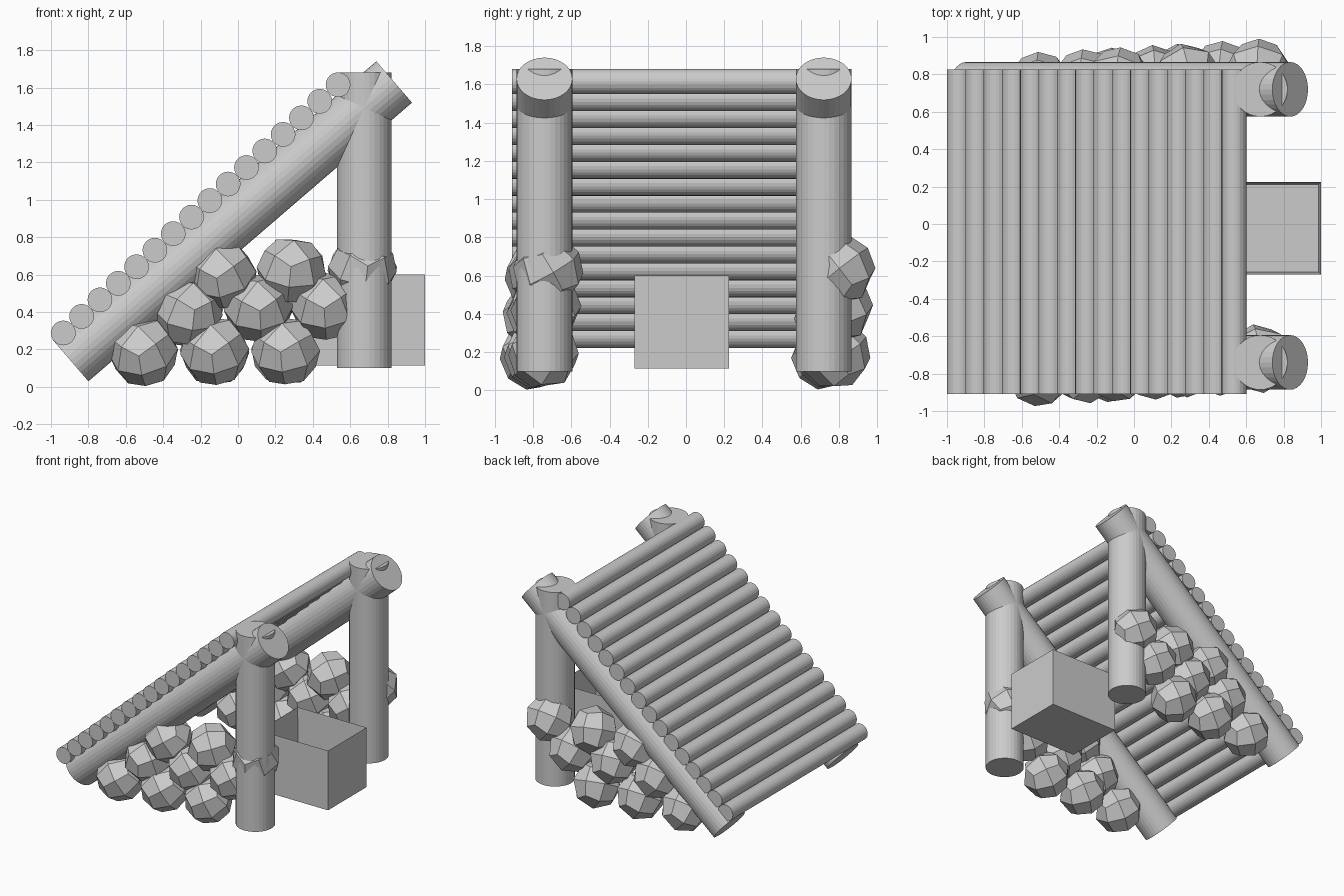
import bpy, bmesh, math, random
from mathutils import Vector, Matrix

if "Cube" in bpy.data.objects:
    bpy.data.objects.remove(bpy.data.objects["Cube"])

random.seed(4)


def make_object(name, bm, smooth=False):
    mesh = bpy.data.meshes.new(name)
    bmesh.ops.recalc_face_normals(bm, faces=bm.faces)
    bm.to_mesh(mesh)
    bm.free()
    obj = bpy.data.objects.new(name, mesh)
    bpy.context.collection.objects.link(obj)
    if smooth:
        bpy.ops.object.select_all(action='DESELECT')
        obj.select_set(True)
        bpy.context.view_layer.objects.active = obj
        bpy.ops.object.shade_smooth_by_angle(angle=math.radians(5))
    return obj


def log(name, start, end, radius, sides=32):
    a, b = Vector(start), Vector(end)
    axis = b - a
    rot = axis.to_track_quat('Z', 'Y').to_matrix().to_4x4()
    bm = bmesh.new()
    bmesh.ops.create_cone(bm, cap_ends=True, segments=sides, radius1=radius,
                          radius2=radius, depth=axis.length,
                          matrix=Matrix.Translation((a + b) / 2) @ rot)
    return make_object(name, bm, True)


def stone(name, center, radius):
    # faceted boulder: a once-divided cube pushed out to a sphere
    bm = bmesh.new()
    bmesh.ops.create_cube(bm, size=2)
    bmesh.ops.subdivide_edges(bm, edges=bm.edges[:], cuts=1, use_grid_fill=True)
    turn = (Matrix.Rotation(random.uniform(-0.15, 0.15), 3, 'Z')
            @ Matrix.Rotation(math.radians(35), 3, 'X')
            @ Matrix.Rotation(math.radians(45), 3, 'Z')
            @ Matrix.Rotation(random.uniform(-0.2, 0.2), 3, 'Y'))
    for v in bm.verts:
        v.co = turn @ (v.co.normalized() * radius) + Vector(center)
    make_object(name, bm)


# Upright posts and sloping beams on both sides
for side, y in (("front", -0.74), ("back", 0.72)):
    log(side + "_post", (0.675, y, 0.10), (0.675, y, 1.68), 0.146)
    log(side + "_sloping_beam", (-0.895, y, 0.14), (0.835, y, 1.63), 0.146)

# Roof logs laid across the beams
for i in range(16):
    t = i / 15
    x, z = -0.934 + 1.469 * t, 0.288 + 1.327 * t
    log(f"roof_log_{i + 1}", (x, -0.91, z), (x, 0.825, z), 0.066, 24)

# Stacked stone walls: each course steps along x
courses = [
    [(-0.505, 0.185), (-0.125, 0.19), (0.255, 0.19)],
    [(-0.265, 0.395), (0.11, 0.42), (0.465, 0.43)],
    [(-0.085, 0.60), (0.285, 0.62), (0.665, 0.63)],
]
for side, y in (("front", -0.76), ("back", 0.765)):
    for row, course in enumerate(courses):
        for n, (x, z) in enumerate(course):
            stone(f"{side}_stone_{row + 1}_{n + 1}", (x, y + 0.06 * x, z), 0.186)

# Open-topped box between the posts
x0, x1, y0, y1, z0, z1, wall = 0.38, 1.0, -0.27, 0.225, 0.115, 0.60, 0.018
bm = bmesh.new()
bmesh.ops.create_cube(bm, size=1)
for v in bm.verts:
    v.co = ((x0 + x1) / 2 + v.co.x * (x1 - x0),
            (y0 + y1) / 2 + v.co.y * (y1 - y0),
            (z0 + z1) / 2 + v.co.z * (z1 - z0))
bm.normal_update()
top = [f for f in bm.faces if f.normal.z > 0.9]
bmesh.ops.inset_region(bm, faces=top, thickness=wall)
for v in top[0].verts:
    v.co.z = z0 + wall
make_object("open_box", bm)
